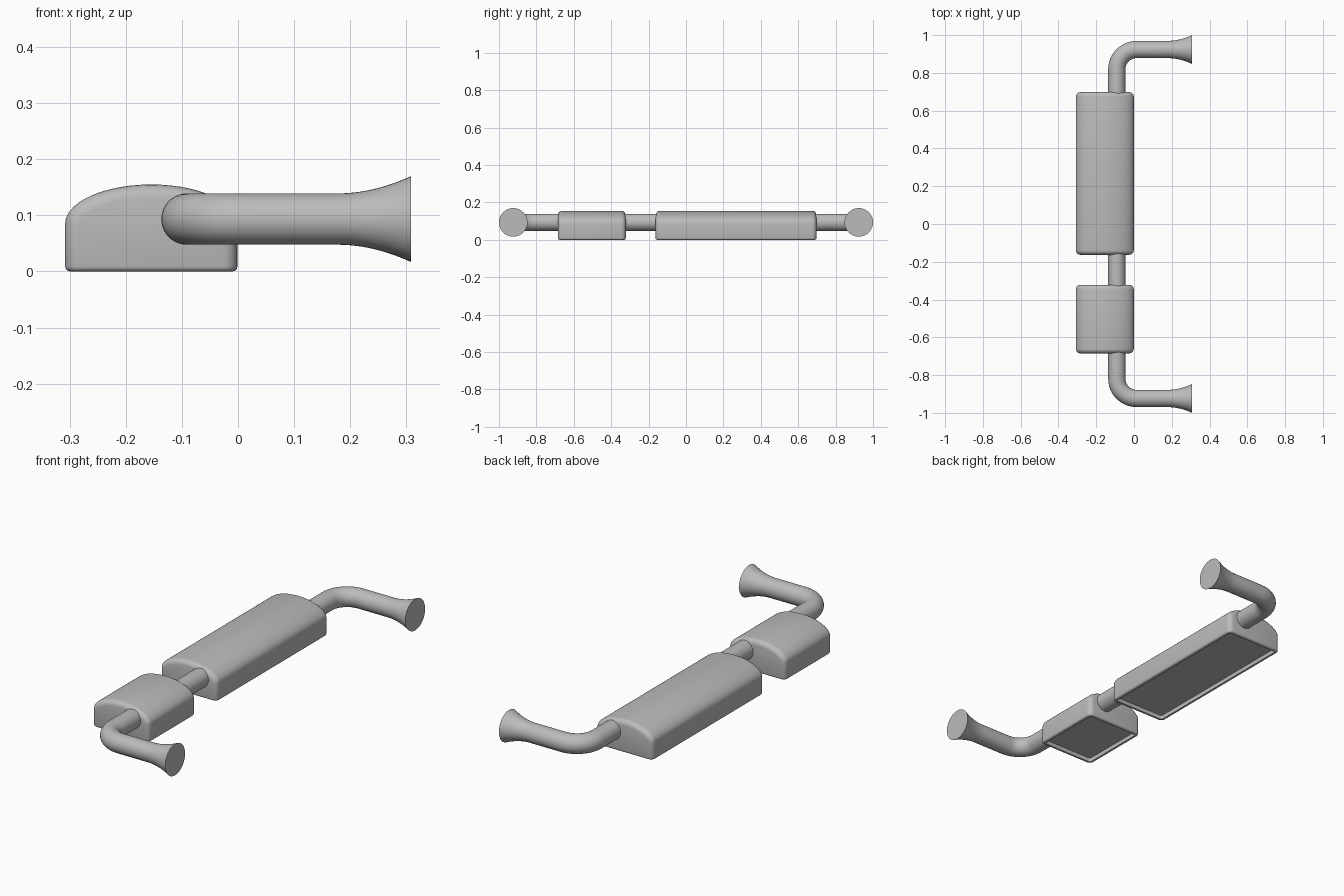
import bpy, bmesh, math
from mathutils import Vector

if "Cube" in bpy.data.objects:
    bpy.data.objects.remove(bpy.data.objects["Cube"])

grey = bpy.data.materials.new("satin grey")
grey.diffuse_color = (0.5, 0.5, 0.5, 1)
grey.use_nodes = True
grey.node_tree.nodes["Principled BSDF"].inputs["Base Color"].default_value = grey.diffuse_color


def finish(bm, name, angle):
    bmesh.ops.recalc_face_normals(bm, faces=bm.faces)
    mesh = bpy.data.meshes.new(name)
    bm.to_mesh(mesh)
    bm.free()
    mesh.materials.append(grey)
    obj = bpy.data.objects.new(name, mesh)
    bpy.context.collection.objects.link(obj)
    bpy.ops.object.select_all(action='DESELECT')
    obj.select_set(True)
    bpy.context.view_layer.objects.active = obj
    bpy.ops.object.shade_smooth_by_angle(angle=math.radians(angle))


def housing(name, y0, y1):
    """Domed shell with rounded ends and a shallow recess underneath."""
    cx, half, wall, dome, n = -0.1545, 0.1535, 0.085, 0.070, 28
    prof = [(cx + half, 0.0)]
    prof += [(cx + half * math.cos(math.pi * i / n), wall + dome * math.sin(math.pi * i / n))
             for i in range(n + 1)]
    prof.append((cx - half, 0.0))
    bm = bmesh.new()
    a, b = ([bm.verts.new((x, y, z)) for x, z in prof] for y in (y0, y1))
    bm.faces.new(a)
    bm.faces.new(b[::-1])
    for i in range(len(prof)):
        j = (i + 1) % len(prof)
        bm.faces.new((a[i], b[i], b[j], a[j]))
    bmesh.ops.recalc_face_normals(bm, faces=bm.faces)
    # round the end outlines, all but their bottom edges
    ends = [e for e in bm.edges
            if abs(e.verts[0].co.y - e.verts[1].co.y) < 1e-5
            and max(v.co.z for v in e.verts) > 0.01]
    bmesh.ops.bevel(bm, geom=ends, offset=0.024, offset_type='OFFSET', segments=5,
                    profile=0.5, affect='EDGES', clamp_overlap=False)
    # soften the lower rim
    rim = [e for e in bm.edges if all(v.co.z < 1e-4 for v in e.verts)]
    bmesh.ops.bevel(bm, geom=rim, offset=0.009, offset_type='OFFSET', segments=3,
                    profile=0.5, affect='EDGES', clamp_overlap=True)
    # sink the glass panel
    bm.normal_update()
    base = max((f for f in bm.faces if f.normal.z < -0.99), key=lambda f: f.calc_area())
    bmesh.ops.inset_region(bm, faces=[base], thickness=0.007, use_even_offset=True)
    panel = bmesh.ops.extrude_face_region(bm, geom=[base])
    bmesh.ops.translate(bm, vec=(0, 0, 0.02),
                        verts=[g for g in panel['geom'] if isinstance(g, bmesh.types.BMVert)])
    if base.is_valid:
        bmesh.ops.delete(bm, geom=[base], context='FACES_ONLY')
    finish(bm, name, 35)


def pipe(name):
    """Bent tube with a flared bell at each end."""
    px, pz, py, bend, r, sides = -0.091, 0.0933, 0.9237, 0.105, 0.0457, 40
    tip, flare, bell = 0.308, 0.18, 0.0763
    half = []                                    # (point, tangent, radius)
    for i in range(13):
        t = math.pi / 2 * i / 12
        half.append((Vector((px + bend - bend * math.cos(t), py - bend + bend * math.sin(t), pz)),
                     Vector((math.sin(t), math.cos(t), 0)), r))
    for i in range(11):
        t = i / 10
        half.append((Vector((flare + (tip - flare) * t, py, pz)), Vector((1, 0, 0)),
                     r + (bell - r) * t ** 1.9))
    flip = [(Vector((p.x, -p.y, p.z)), Vector((-t.x, t.y, 0)), k) for p, t, k in reversed(half)]
    bm = bmesh.new()
    rings = []
    for p, t, k in flip + half:
        side = t.cross(Vector((0, 0, 1)))
        rings.append([bm.verts.new(p + k * (side * math.cos(u) + Vector((0, 0, math.sin(u)))))
                      for u in (2 * math.pi * s / sides for s in range(sides))])
    for q, w in zip(rings, rings[1:]):
        for s in range(sides):
            n = (s + 1) % sides
            bm.faces.new((q[s], q[n], w[n], w[s]))
    bm.faces.new(rings[0][::-1])
    bm.faces.new(rings[-1])
    finish(bm, name, 40)


housing("long_housing", -0.163, 0.698)
housing("short_housing", -0.685, -0.322)
pipe("bent_pipe")
